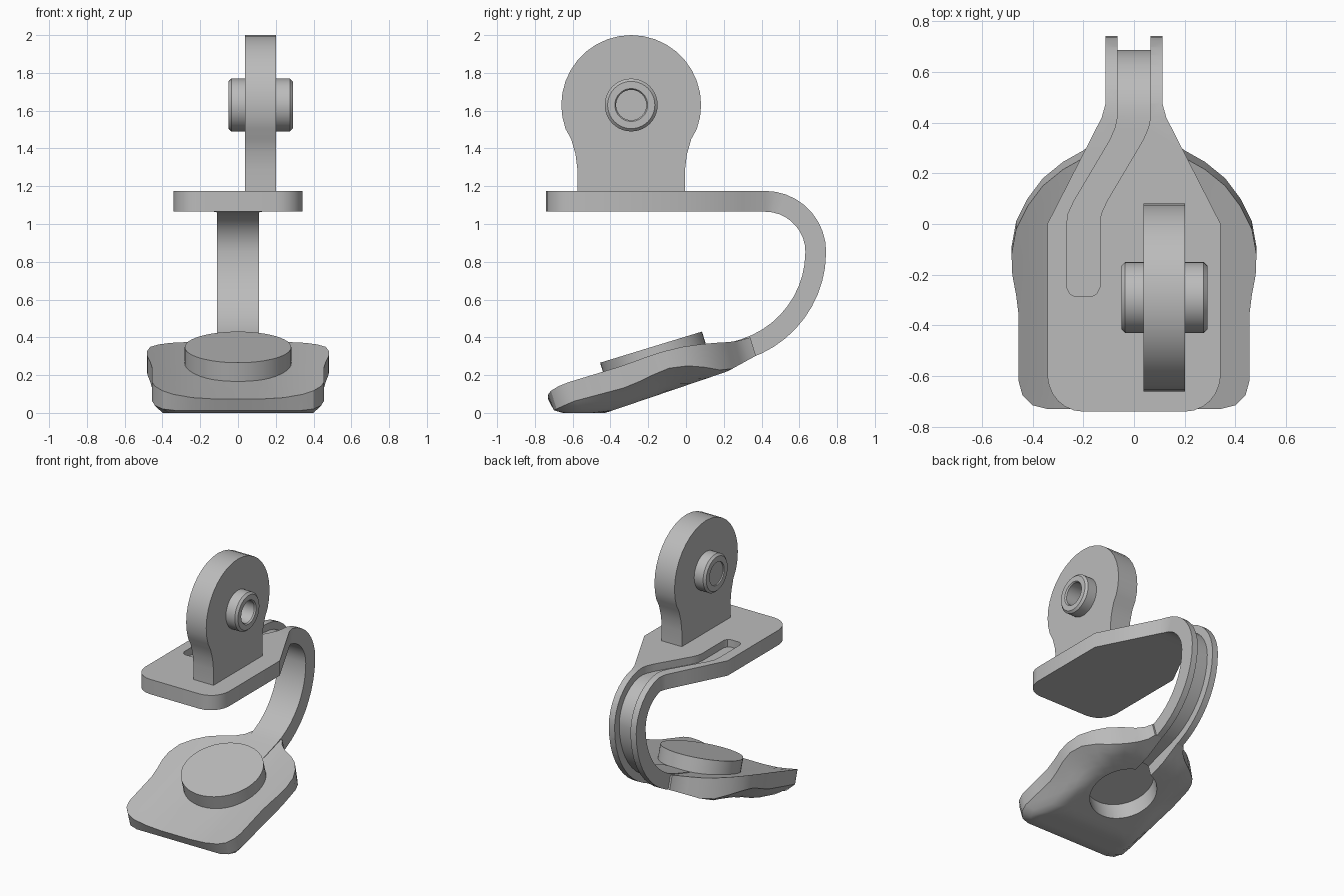
import bpy, bmesh, math
from mathutils import Vector, Matrix

cube = bpy.data.objects.get("Cube")
if cube:
    bpy.data.objects.remove(cube, do_unlink=True)

grey = bpy.data.materials.new("plain_grey")
grey.use_nodes = True
grey.diffuse_color = (0.5, 0.5, 0.5, 1)
grey.node_tree.nodes["Principled BSDF"].inputs["Base Color"].default_value = (0.5, 0.5, 0.5, 1)


def finish(name, bm):
    bmesh.ops.recalc_face_normals(bm, faces=bm.faces)
    mesh = bpy.data.meshes.new(name)
    bm.to_mesh(mesh)
    bm.free()
    mesh.materials.append(grey)
    obj = bpy.data.objects.new(name, mesh)
    bpy.context.collection.objects.link(obj)
    return obj


def activate(obj):
    bpy.ops.object.select_all(action='DESELECT')
    obj.select_set(True)
    bpy.context.view_layer.objects.active = obj


def cut(obj, *cutters):
    activate(obj)
    for c in cutters:
        mod = obj.modifiers.new("cut", 'BOOLEAN')
        mod.object, mod.operation, mod.solver = c, 'DIFFERENCE', 'EXACT'
        bpy.ops.object.modifier_apply(modifier=mod.name)


def cylinder(name, radius, depth, matrix):
    bm = bmesh.new()
    bmesh.ops.create_cone(bm, cap_ends=True, segments=48, radius1=radius,
                          radius2=radius, depth=depth, matrix=matrix)
    return finish(name, bm)


def lerp(table, t):
    """Piecewise linear lookup."""
    if t <= table[0][0]:
        return table[0][1]
    for (a, u), (b, v) in zip(table, table[1:]):
        if t <= b:
            return u + (v - u) * (t - a) / (b - a)
    return table[-1][1]


def loft(name, rows, inner, outer):
    """Sweep a rectangle; each row is (y, z, outward normal, centre x, half width)."""
    bm = bmesh.new()
    loops = []
    for y, z, n, cx, hw in rows:
        loops.append([bm.verts.new((cx + sx * hw, y + n[0] * o, z + n[1] * o))
                      for sx, o in ((-1, inner), (1, inner), (1, outer), (-1, outer))])
    for a, b in zip(loops, loops[1:]):
        for i in range(4):
            j = (i + 1) % 4
            bm.faces.new((a[i], a[j], b[j], b[i]))
    bm.faces.new(loops[0])
    bm.faces.new(loops[-1])
    return finish(name, bm)


# Outer side line of the bent strap: flat top, tight arc, wide arc, straight tail
def side_line(flat_ys, tail_y):
    line = [(y, 1.175, (0, 1)) for y in flat_ys]
    for start, stop, cy, r in ((90, 0, 0.42, 0.322), (-8, -72, 0.147, 0.595)):
        for k in range(10):
            a = math.radians(start + (stop - start) * k / 9)
            n = (math.cos(a), math.sin(a))
            line.append((cy + r * n[0], 0.853 + r * n[1], n))
    y, z, n = line[-1]
    line.append((tail_y, z - (y - tail_y) * 0.318, n))
    return line


def strap_width(y, z):
    if z < 0.85:
        return 0.112
    if y < -0.6:
        c = min(1, (y + 0.74) / 0.14)
        return 0.2 + 0.14 * math.sqrt(max(0, 1 - (1 - c) ** 2))
    return lerp([(0, 0.342), (0.45, 0.112)], y)


corner = [-0.74 + 0.14 * (1 - math.cos(math.radians(t))) for t in range(0, 91, 15)]
strap = loft("bent_strap", [(y, z, n, 0, strap_width(y, z))
                            for y, z, n in side_line(corner + [0.0, 0.3], 0.15)], -0.11, 0)


# Channel that jogs sideways across the plate and follows the bend
def channel_centre(y, z):
    return lerp([(0.0, -0.2), (0.04, -0.195), (0.09, -0.172), (0.33, -0.03),
                 (0.38, -0.008), (0.42, 0)], y) if z > 1 else 0


def channel_width(y):
    return lerp([(-0.285, 0.035), (-0.275, 0.053), (-0.25, 0.065)], y)


channel = loft("channel_cutter",
               [(y, z, n, channel_centre(y, z), channel_width(y)) for y, z, n in
                side_line([-0.285, -0.275, -0.25, 0.0, 0.04, 0.09, 0.33, 0.38], -0.06)],
               -0.055, 0.1)

# Foot: dished top, straight rim and a faceted belly underneath
half = [(0, -0.73), (0.12, -0.73), (0.24, -0.73), (0.34, -0.73), (0.4, -0.715),
        (0.44, -0.675), (0.455, -0.62), (0.455, -0.5), (0.455, -0.36), (0.465, -0.28),
        (0.48, -0.2), (0.483, -0.12), (0.465, -0.02), (0.42, 0.07), (0.36, 0.15),
        (0.28, 0.215), (0.2, 0.26), (0.15, 0.3), (0.125, 0.34)]
outline = half + [(-x, y) for x, y in reversed(half) if x > 0]
rim_bottom = [(-0.73, 0), (-0.6, 0.06), (-0.3, 0.14), (-0.2, 0.19), (-0.1, 0.235),
              (0, 0.25), (0.08, 0.245), (0.22, 0.22)]


def foot_top(x, y):
    return 0.296 + 0.305 * y + 0.5 * max(0, abs(x) - 0.12) ** 2


def foot_bottom(y, edge_y, inset):
    return max(0, 0.145 + 0.34 * y, 0.22 + 0.55 * (y - 0.22),
               lerp(rim_bottom, edge_y) - 0.7 * inset)


def build_foot():
    bm = bmesh.new()
    centre = Vector((0, -0.2))
    rims = []
    for top in (True, False):
        previous = None
        for k in range(11):
            s = 1 - k / 11
            ring = []
            for p in outline:
                arm = Vector(p) - centre
                x, y = centre + arm * s
                if top:
                    co = (x, y, foot_top(x, y))
                else:
                    y += 0.03
                    co = (x, y, foot_bottom(y, p[1] + 0.03, (1 - s) * arm.length))
                ring.append(bm.verts.new(co))
            if previous:
                bridge(bm, previous, ring)
            else:
                rims.append(ring)
            previous = ring
        y = centre.y + (0 if top else 0.03)
        hub = bm.verts.new((0, y, foot_top(0, y) if top else foot_bottom(y, y, 1)))
        for a, b in zip(previous, previous[1:] + previous[:1]):
            bm.faces.new((a, b, hub))
    bridge(bm, *rims)
    return finish("foot", bm)


def bridge(bm, a, b):
    for i in range(len(a)):
        j = (i + 1) % len(a)
        bm.faces.new((a[i], a[j], b[j], b[i]))


foot = build_foot()
tilt = Matrix.Rotation(math.radians(17), 4, 'X')
disc_top = Vector((0, -0.185, 0.348))
down = tilt @ Vector((0, 0, -1))


def on_pad(depth):
    return Matrix.Translation(disc_top + down * depth) @ tilt


pad = cylinder("round_pad", 0.282, 0.12, on_pad(0.06))
recess = cylinder("recess_cutter", 0.23, 0.2, on_pad(0.23))

# Upright lug with a round head and narrowed neck
neck = [(0.285, 1.17), (0.285, 1.29), (0.295, 1.37), (0.318, 1.45)]
head = [(0.37 * math.cos(math.radians(a)), 1.63 + 0.37 * math.sin(math.radians(a)))
        for a in range(-20, 201, 10)]
profile = neck + head + [(-y, z) for y, z in reversed(neck)]
bm = bmesh.new()
face = bm.faces.new([bm.verts.new((0.038, y - 0.29, z)) for y, z in profile])
side = bmesh.ops.extrude_face_region(bm, geom=[face])
bmesh.ops.translate(bm, vec=(0.164, 0, 0),
                    verts=[v for v in side["geom"] if isinstance(v, bmesh.types.BMVert)])
lug = finish("lug", bm)
sideways = Matrix.Rotation(math.radians(90), 4, 'Y')
bore = cylinder("bore_cutter", 0.11, 0.3, Matrix.Translation((0.205, -0.29, 1.63)) @ sideways)

# Sleeve through the lug, chamfered, with a blind bore
section = [(0.05, 0), (0.05, 0.08), (0.28, 0.08), (0.29, 0.087), (0.29, 0.125), (0.275, 0.14),
           (-0.035, 0.14), (-0.05, 0.125), (-0.05, 0.085), (-0.04, 0.085), (-0.04, 0)]
bm = bmesh.new()
ring = [bm.verts.new((x, -0.29, 1.63 + r)) for x, r in section]
edges = [bm.edges.new(pair) for pair in zip(ring, ring[1:])]
bmesh.ops.spin(bm, geom=ring + edges, cent=(0, -0.29, 1.63), axis=(1, 0, 0),
               angle=math.tau, steps=40)
bmesh.ops.remove_doubles(bm, verts=bm.verts, dist=0.0005)
sleeve = finish("sleeve", bm)

# Cut the openings, drop the cutters and shade
cut(strap, channel)
cut(foot, recess, channel)
cut(lug, bore)
for cutter in (channel, recess, bore):
    bpy.data.objects.remove(cutter, do_unlink=True)
for obj in (strap, foot, pad, lug, sleeve):
    activate(obj)
    bpy.ops.object.shade_smooth_by_angle(angle=math.radians(30))
